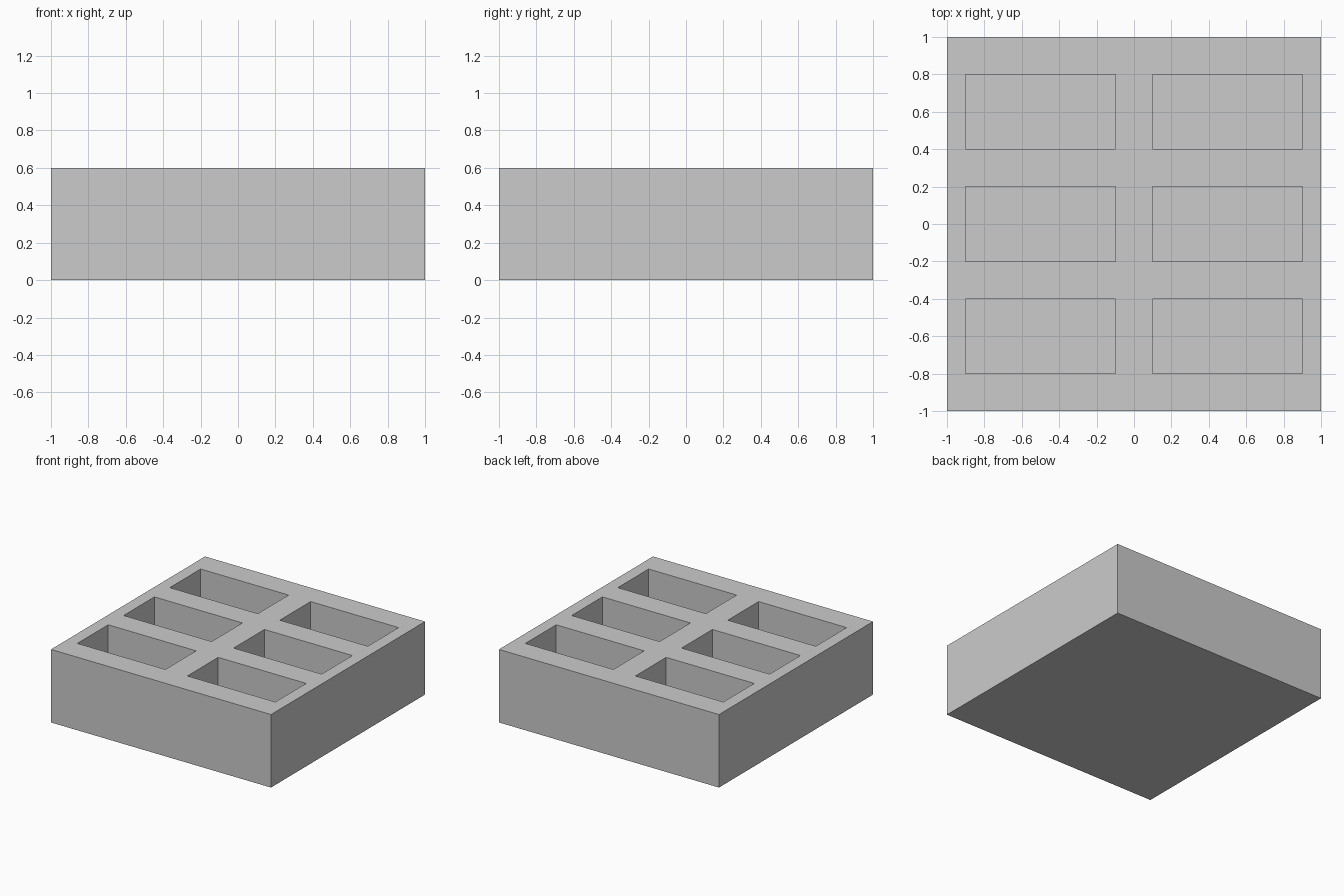
import bpy, bmesh
from mathutils import Vector, Matrix

if "Cube" in bpy.data.objects:
    bpy.data.objects.remove(bpy.data.objects["Cube"])

HEIGHT = 0.6
FLOOR = 0.1                                    # floor thickness below the pockets
X_SPANS = [(-0.9, -0.1), (0.1, 0.9)]
Y_SPANS = [(-0.8, -0.4), (-0.2, 0.2), (0.4, 0.8)]


def inside(value, spans):
    return any(a < value < b for a, b in spans)


# Solid block standing on the ground
bm = bmesh.new()
bmesh.ops.create_cube(bm, size=1, matrix=Matrix.Translation((0, 0, HEIGHT / 2))
                      @ Matrix.Diagonal((2, 2, HEIGHT, 1)))

# Score the block along the pocket edges
for axis, spans in ((Vector((1, 0, 0)), X_SPANS), (Vector((0, 1, 0)), Y_SPANS)):
    for cut in [c for span in spans for c in span]:
        bmesh.ops.bisect_plane(bm, geom=bm.verts[:] + bm.edges[:] + bm.faces[:],
                               plane_co=axis * cut, plane_no=axis)

# Sink the six pockets into the top
bm.normal_update()
pockets = []
for f in bm.faces:
    c = f.calc_center_median()
    if f.normal.z > 0.9 and inside(c.x, X_SPANS) and inside(c.y, Y_SPANS):
        pockets.append(f)
sunk = bmesh.ops.extrude_face_region(bm, geom=pockets)["geom"]
bmesh.ops.delete(bm, geom=[f for f in pockets if f.is_valid], context='FACES_ONLY')
bmesh.ops.translate(bm, vec=(0, 0, FLOOR - HEIGHT),
                    verts=[v for v in sunk if isinstance(v, bmesh.types.BMVert)])
bmesh.ops.recalc_face_normals(bm, faces=bm.faces[:])

mesh = bpy.data.meshes.new("pocket_tray")
bm.to_mesh(mesh)
bm.free()
bpy.context.collection.objects.link(bpy.data.objects.new("pocket_tray", mesh))
